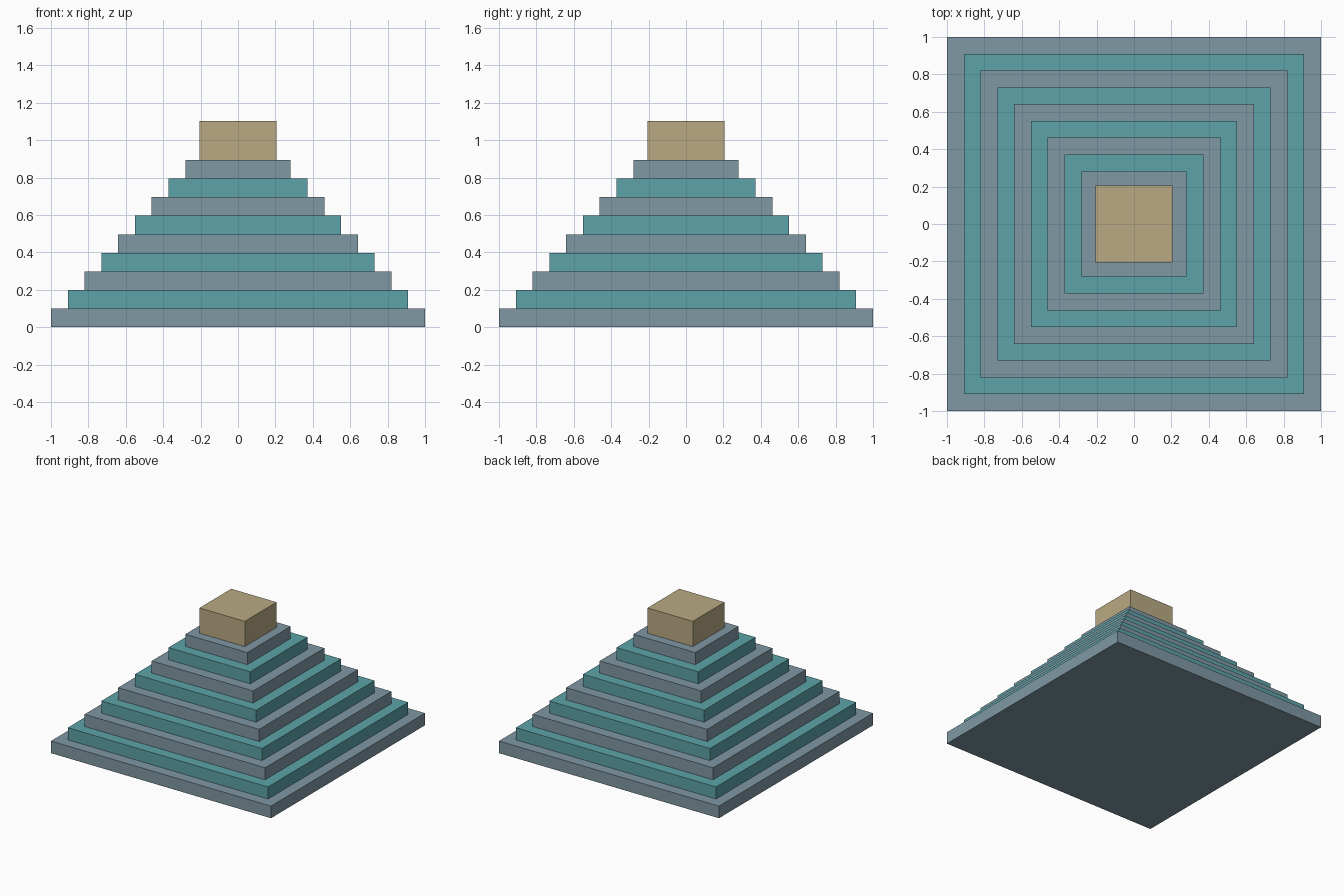
import bpy
import bmesh

if "Cube" in bpy.data.objects:
    bpy.data.objects.remove(bpy.data.objects["Cube"])


def material(name, rgb):
    # sRGB 0-255 to linear
    lin = [(c / 255 / 12.92) if c <= 10 else ((c / 255 + 0.055) / 1.055) ** 2.4 for c in rgb]
    m = bpy.data.materials.new(name)
    m.diffuse_color = (*lin, 1)
    m.use_nodes = True
    m.node_tree.nodes["Principled BSDF"].inputs["Base Color"].default_value = m.diffuse_color
    return m


def block(name, half, z0, z1, mat):
    # Square block centred on the z axis
    bm = bmesh.new()
    bmesh.ops.create_cube(bm, size=1)
    for v in bm.verts:
        v.co.x *= 2 * half
        v.co.y *= 2 * half
        v.co.z = z1 if v.co.z > 0 else z0
    me = bpy.data.meshes.new(name)
    bm.to_mesh(me)
    bm.free()
    me.materials.append(mat)
    ob = bpy.data.objects.new(name, me)
    bpy.context.collection.objects.link(ob)


slate = material("slate_grey", (127, 152, 163))
teal = material("teal", (93, 163, 168))
sand = material("sand", (186, 170, 131))

# Nine stepped tiers in alternating colours
STEP, RISE, TIERS = 0.0898, 0.0994, 9
for i in range(TIERS):
    block(f"tier_{i + 1}", 1 - STEP * i, RISE * i, RISE * (i + 1), teal if i % 2 else slate)

# Capping block
block("top_block", 0.206, RISE * TIERS, 1.102, sand)
